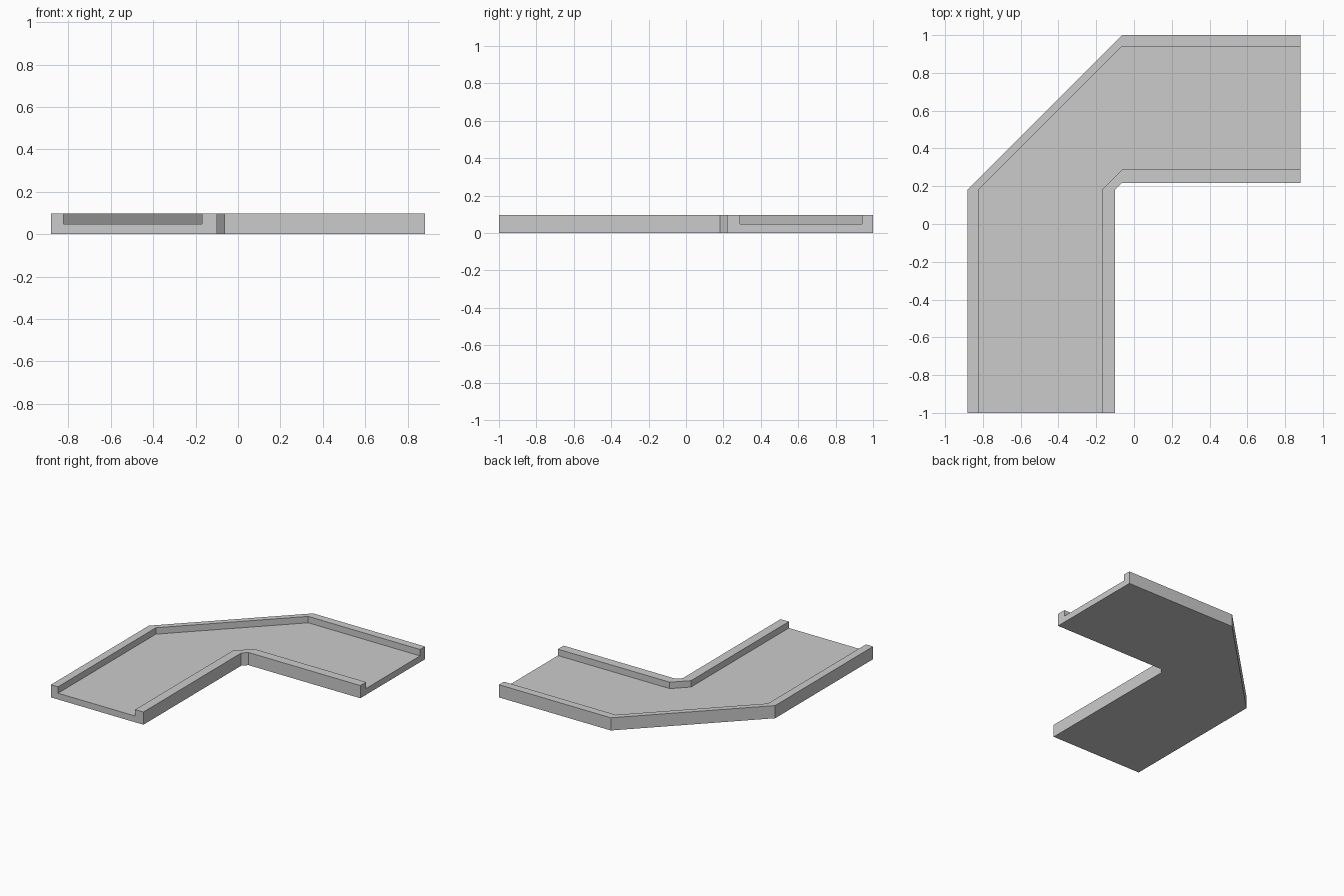
import bpy
import bmesh

cube = bpy.data.objects.get("Cube")
if cube:
    bpy.data.objects.remove(cube, do_unlink=True)

# Plain grey material
grey = bpy.data.materials.new("light_grey")
grey.use_nodes = True
colour = (0.6, 0.6, 0.6, 1.0)
grey.diffuse_color = colour
grey.node_tree.nodes["Principled BSDF"].inputs["Base Color"].default_value = colour

# Channel profile: distance from the outer edge, height
TOP, FLOOR = 0.097, 0.048
OUTER_RIM, INNER_RIM, WIDTH = 0.06, 0.712, 0.782
profile = [(0, 0), (0, TOP), (OUTER_RIM, TOP), (OUTER_RIM, FLOOR),
           (INNER_RIM, FLOOR), (INNER_RIM, TOP), (WIDTH, TOP), (WIDTH, 0)]

# Stations: the profile runs along x on the first leg, along y on the second
stations = [
    lambda s: (-0.882 + s, -1.0),
    lambda s: (-0.882 + s, 0.182),
    lambda s: (-0.064, 1.0 - s),
    lambda s: (0.882, 1.0 - s),
]

# Sweep the profile through the chamfered corner
bm = bmesh.new()
rings = [[bm.verts.new((*place(s), z)) for s, z in profile] for place in stations]
count = len(profile)
for a, b in zip(rings, rings[1:]):
    for i in range(count):
        j = (i + 1) % count
        bm.faces.new((a[i], a[j], b[j], b[i]))

# Close the two open ends
bm.faces.new(rings[0])
bm.faces.new(rings[-1])
bmesh.ops.recalc_face_normals(bm, faces=bm.faces)

mesh = bpy.data.meshes.new("corner_channel")
bm.to_mesh(mesh)
bm.free()
mesh.materials.append(grey)
channel = bpy.data.objects.new("corner_channel", mesh)
bpy.context.collection.objects.link(channel)
